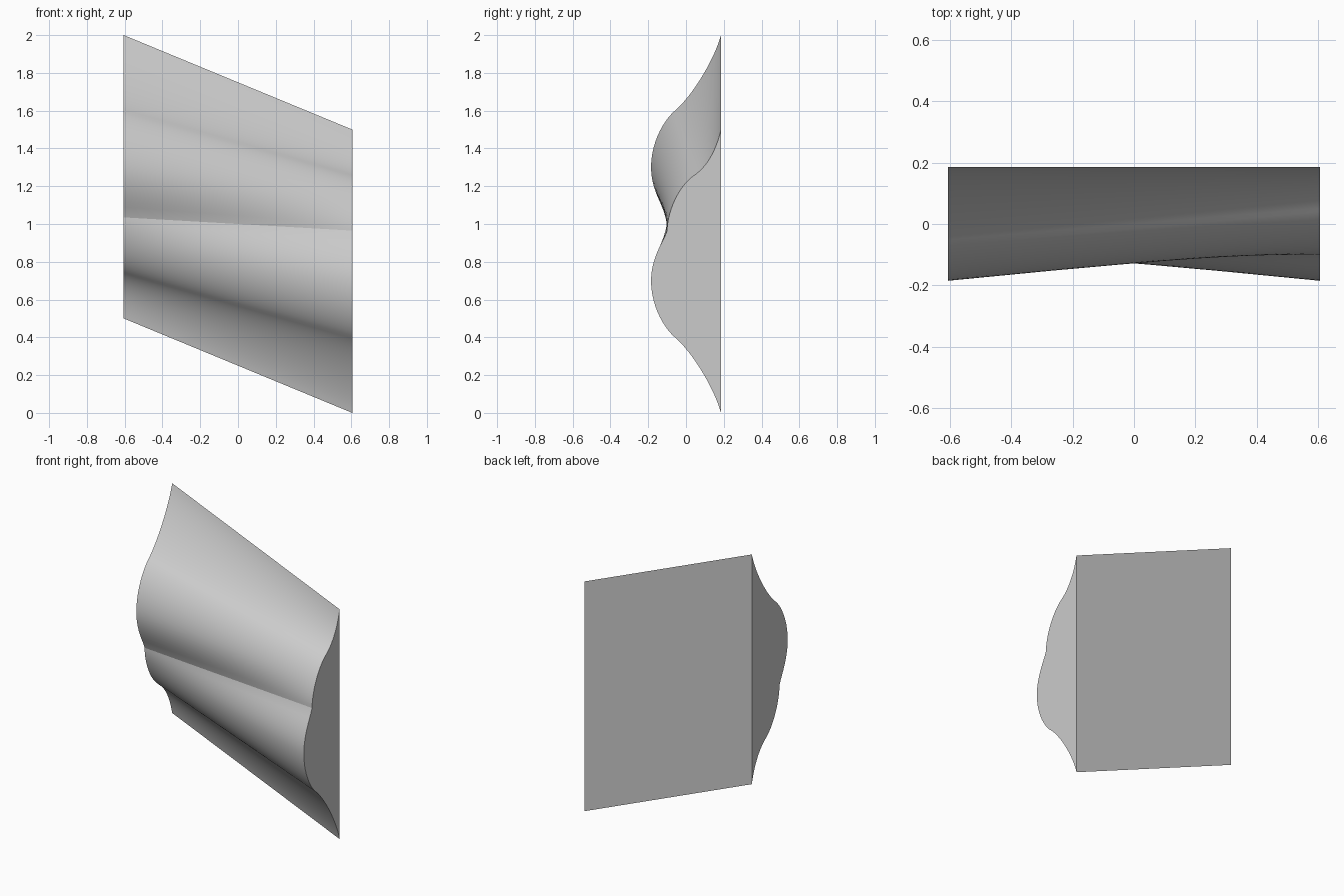
import bpy, bmesh
from mathutils import Vector
from mathutils.geometry import interpolate_bezier

cube = bpy.data.objects.get("Cube")
if cube:
    bpy.data.objects.remove(cube, do_unlink=True)

HALF_WIDTH, BACK = 0.605, 0.185
STEPS, COLUMNS = 20, 32

# Right end profile as (y, z) Bezier spans, grouped between the loft rails
FOOT = [[(BACK, 0), (0.15, 0.13), (0.03, 0.33), (-0.07, 0.41)]]
BELLY = [[(-0.07, 0.41), (-0.13, 0.47), (-0.185, 0.58), (-0.185, 0.70)],
         [(-0.185, 0.70), (-0.185, 0.79), (-0.148, 0.865), (-0.122, 0.915)],
         [(-0.122, 0.915), (-0.113, 0.932), (-0.105, 0.948), (-0.10, 0.965)]]
NECK = [[(-0.10, 0.965), (-0.10, 1.05), (-0.05, 1.19), (0.04, 1.255)]]
TIP = [[(0.04, 1.255), (0.10, 1.295), (0.155, 1.37), (BACK, 1.5)]]


def resample(spans):
    """Evenly spaced points along a chain of Bezier spans."""
    pts = []
    for span in spans:
        a, b, c, d = (Vector((0, y, z)) for y, z in span)
        pts += interpolate_bezier(a, b, c, d, 40)[1 if pts else 0:]
    dist = [0.0]
    for p, q in zip(pts, pts[1:]):
        dist.append(dist[-1] + (q - p).length)
    out, k = [], 0
    for i in range(STEPS + 1):
        target = dist[-1] * i / STEPS
        while k < len(pts) - 2 and dist[k + 1] < target:
            k += 1
        out.append(pts[k].lerp(pts[k + 1], (target - dist[k]) / (dist[k + 1] - dist[k])))
    return out


right = []
for group in (FOOT, BELLY, NECK, TIP):
    right += resample(group)[1 if right else 0:]
# The left end is the same profile turned upside down
left = [Vector((0, p.y, 2 - p.z)) for p in reversed(right)]

# Loft the front between the two ends
bm = bmesh.new()
cols = []
for c in range(COLUMNS + 1):
    t = c / COLUMNS
    shift = Vector((HALF_WIDTH * (2 * t - 1), 0, 0))
    cols.append([bm.verts.new(l.lerp(r, t) + shift) for l, r in zip(left, right)])
for a, b in zip(cols, cols[1:]):
    for i in range(len(a) - 1):
        bm.faces.new((a[i], b[i], b[i + 1], a[i + 1])).smooth = True

# End caps and flat back
bm.faces.new(cols[0])
bm.faces.new(cols[-1])
bm.faces.new([col[0] for col in cols] + [col[-1] for col in reversed(cols)])
bmesh.ops.recalc_face_normals(bm, faces=bm.faces)

# Keep the crease between the two bulges and the outer borders sharp
crease = 2 * STEPS
for a, b in zip(cols, cols[1:]):
    bm.edges.get((a[crease], b[crease])).smooth = False
for e in bm.edges:
    if any(len(f.verts) > 4 for f in e.link_faces):
        e.smooth = False

mesh = bpy.data.meshes.new("wave_panel")
bm.to_mesh(mesh)
bm.free()
panel = bpy.data.objects.new("wave_panel", mesh)
bpy.context.collection.objects.link(panel)

grey = bpy.data.materials.new("light grey")
grey.use_nodes = True
colour = (0.6, 0.6, 0.6, 1)
grey.diffuse_color = colour
grey.node_tree.nodes["Principled BSDF"].inputs["Base Color"].default_value = colour
mesh.materials.append(grey)
